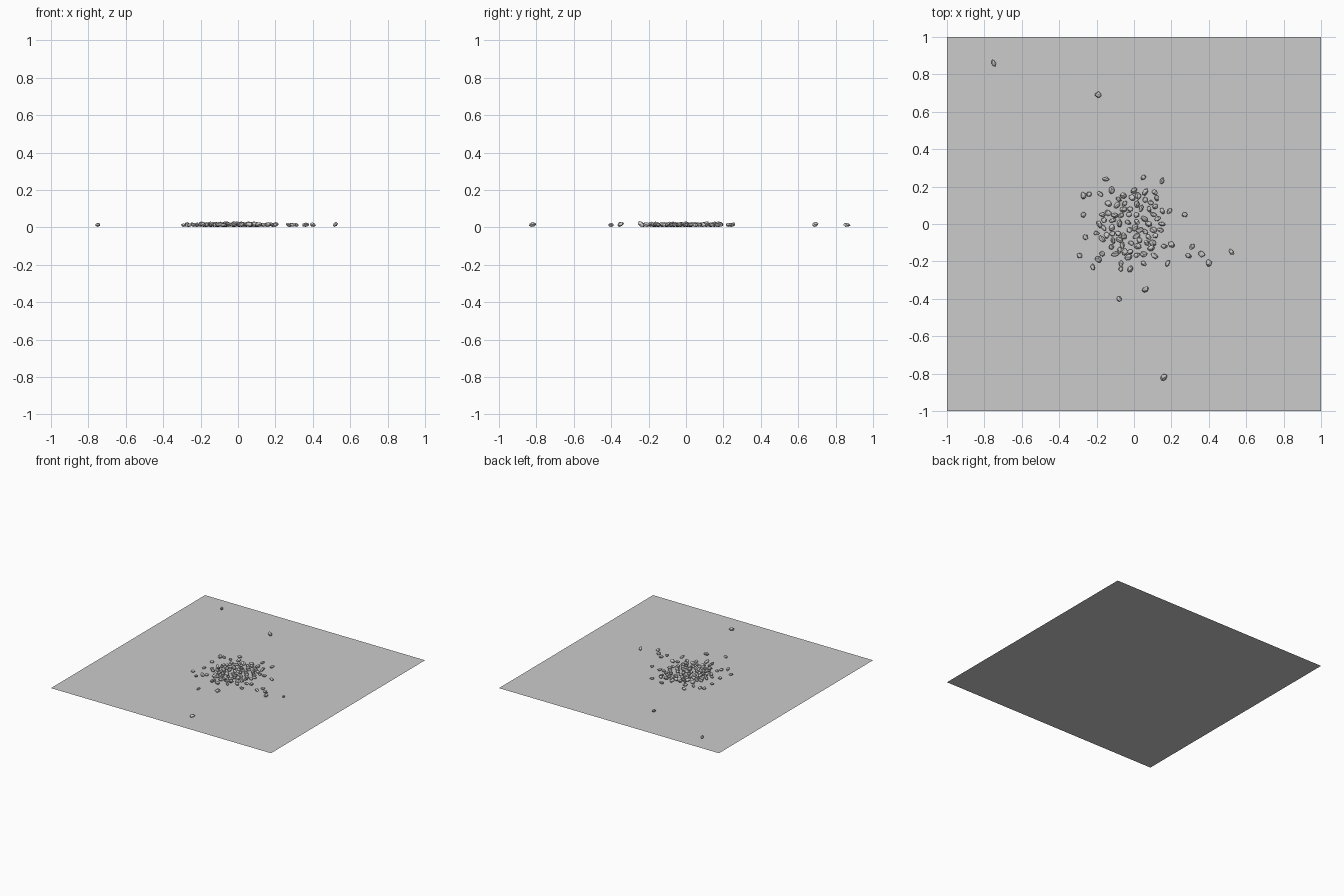
import bpy, bmesh, random
from math import pi, sin, cos, sqrt
from mathutils import Vector, Euler

random.seed(7)
cube = bpy.data.objects.get("Cube")
if cube:
    bpy.data.objects.remove(cube)


def make_material(name, value):
    mat = bpy.data.materials.new(name)
    mat.use_nodes = True
    colour = (value, value, value, 1)
    mat.diffuse_color = colour
    mat.node_tree.nodes["Principled BSDF"].inputs["Base Color"].default_value = colour
    return mat


stone_grey = make_material("stone grey", 0.6)

# Flat square ground sheet
bpy.ops.mesh.primitive_plane_add(size=2)
ground = bpy.context.object
ground.name = "ground_sheet"
ground.data.materials.append(stone_grey)


def pebble_mesh(name, length, width, height):
    """Faceted, slightly lumpy stone wrapped around scattered points."""
    bm = bmesh.new()
    for i in range(22):
        # Even spiral over a sphere, with jitter
        z = 1 - 2 * (i + 0.5) / 22
        angle = i * pi * (3 - sqrt(5)) + random.uniform(-0.3, 0.3)
        ring = sqrt(1 - z * z)
        swell = random.uniform(0.85, 1.15)
        bm.verts.new((ring * cos(angle) * length * swell,
                      ring * sin(angle) * width * swell,
                      z * height * swell))
    hull = bmesh.ops.convex_hull(bm, input=bm.verts)
    spare = {v for v in hull["geom_interior"] if isinstance(v, bmesh.types.BMVert)}
    bmesh.ops.delete(bm, geom=list(spare), context="VERTS")
    bmesh.ops.recalc_face_normals(bm, faces=bm.faces)
    mesh = bpy.data.meshes.new(name)
    bm.to_mesh(mesh)
    bm.free()
    mesh.materials.append(stone_grey)
    return mesh


shapes = [pebble_mesh("pebble_shape", *[r * s for r in radii])
          for radii in [(0.02, 0.015, 0.012), (0.019, 0.016, 0.011), (0.021, 0.013, 0.012)]
          for s in (0.88, 1.02)]


def add_pebble(x, y):
    mesh = random.choice(shapes)
    pebble = bpy.data.objects.new("pebble", mesh)
    turn = Euler((random.uniform(-0.5, 0.5), random.uniform(-0.5, 0.5),
                  random.uniform(0, 2 * pi)))
    pebble.rotation_euler = turn
    # Rest the lowest point just above the sheet
    low = min((turn.to_matrix() @ v.co).z for v in mesh.vertices)
    pebble.location = (x, y, 0.003 - low)
    bpy.context.collection.objects.link(pebble)


# Strays and the rim of the pile, in hundredths of a unit
rim = [(-75, 86), (-19, 69), (16, -82), (52, -15), (40, -21), (36, -16), (31, -12),
       (29, -17), (27, 5), (6, -35), (-8, -40), (-22, -23), (-29, -17), (-26, -7),
       (-27, 5), (-27, 15), (-24, 16), (-18, 16), (-15, 24), (-12, 18), (5, 25),
       (15, 23), (0, 18), (6, 17), (11, 17), (12, 14), (18, -21), (19, 7), (15, 7),
       (20, -11), (16, -12), (11, -17), (5, -21), (-2, -24), (-7, -24), (-7, -21),
       (-19, -19), (-17, -16), (-10, -16), (-5, -15), (-20, -5), (-17, -8),
       (-16, 2), (-14, 6), (-9, 10), (-5, 11), (-1, 14), (6, 13), (8, 8), (15, 0),
       (10, -10), (9, -13), (2, -12)]
spots = [Vector(p) / 100 for p in rim]

# Fill the dense heart of the pile without much overlap
tries = 0
while len(spots) < 104 and tries < 4000:
    tries += 1
    angle, reach = random.uniform(0, 2 * pi), 0.17 * sqrt(random.random())
    spot = Vector((reach * cos(angle) - 0.02, reach * sin(angle) - 0.01))
    if all((spot - other).length > 0.029 for other in spots):
        spots.append(spot)

for spot in spots:
    add_pebble(spot.x, spot.y)
